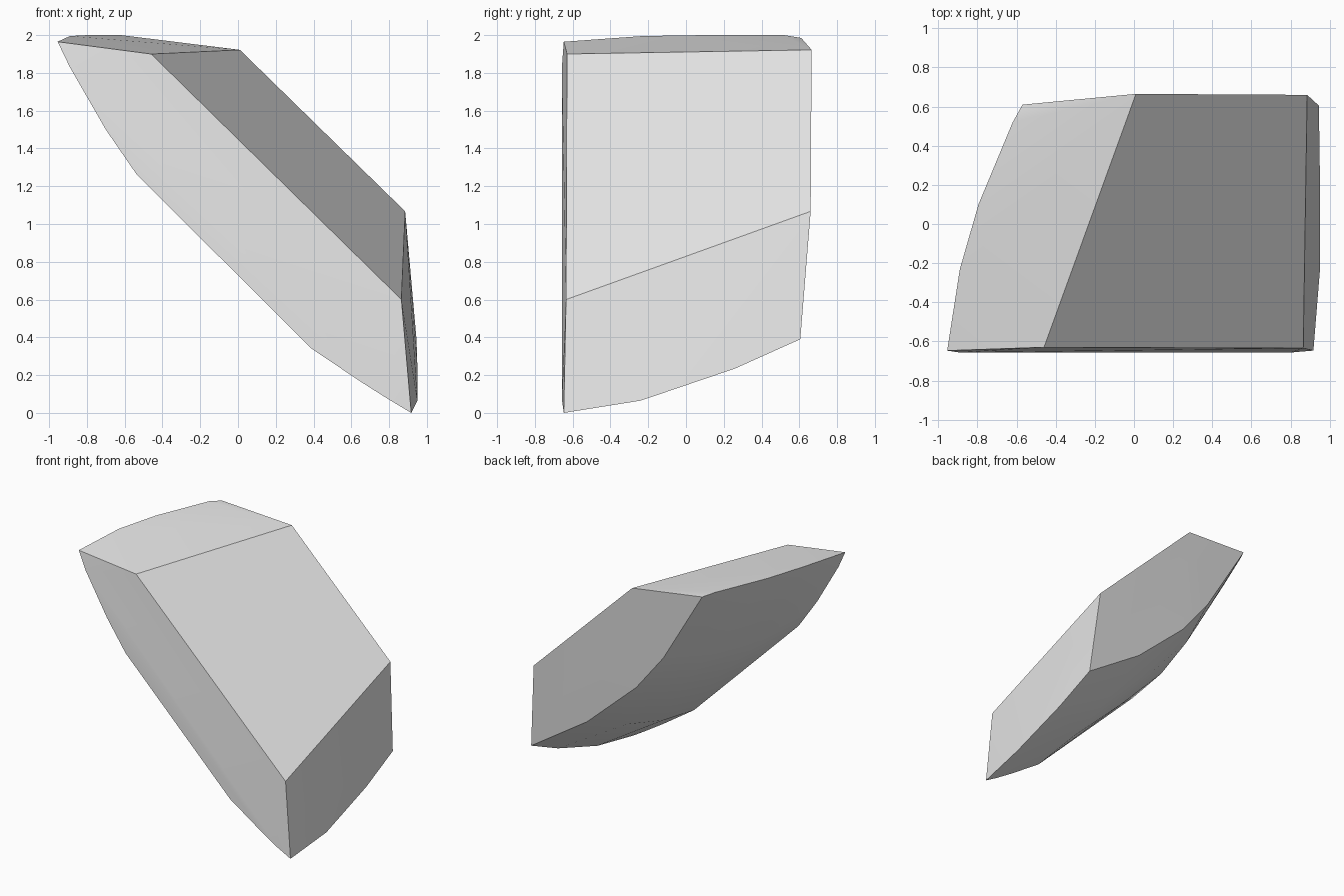
import bpy
import bmesh
import math
from mathutils import Vector

cube = bpy.data.objects.get("Cube")
if cube:
    bpy.data.objects.remove(cube, do_unlink=True)

# Stone colour
grey = bpy.data.materials.new("light_grey")
grey.use_nodes = True
colour = (0.8, 0.8, 0.8, 1)
grey.diffuse_color = colour
grey.node_tree.nodes["Principled BSDF"].inputs["Base Color"].default_value = colour

# Flat sloping face
flat_face = [(-0.46, -0.63, 1.90), (0.01, 0.665, 1.922),
             (0.885, 0.66, 1.067), (0.865, -0.635, 0.60)]

# Curved rims, front and back, as x and z
front_xz = [(-0.89, 1.83), (-0.70, 1.50), (-0.535, 1.26),
            (0.39, 0.34), (0.65, 0.165), (0.80, 0.07)]
back_xz = [(-0.22, 1.40), (0.02, 1.10), (0.455, 0.71)]
front_rim = [(x, -0.657, z) for x, z in front_xz]
back_rim = [(x, 0.60, z) for x, z in back_xz]

# Curved rims of the upper and lower ends
upper_rim = [(-0.955, -0.647, 1.965), (-0.89, -0.23, 1.995),
             (-0.795, 0.10, 2.0), (-0.62, 0.52, 2.0), (-0.57, 0.61, 1.985)]
lower_rim = [(0.917, -0.647, 0.0), (0.95, -0.24, 0.065),
             (0.95, 0.26, 0.235), (0.945, 0.605, 0.39)]

# Gentle swell of the curved underside between front and back rims
swell = []
middle = (Vector(front_rim[2]) + Vector(front_rim[3])) / 2
for start, end in zip((front_rim[2], middle, front_rim[3]), back_rim):
    for s in (0.33, 0.67):
        p = Vector(start).lerp(Vector(end), s)
        swell.append(p + Vector((-1, 0, -1)) * 0.18 * s * (1 - s))

# Wrap all rims into one solid wedge
bm = bmesh.new()
for p in flat_face + front_rim + back_rim + upper_rim + lower_rim + swell:
    bm.verts.new(p)
hull = bmesh.ops.convex_hull(bm, input=bm.verts)
loose = [v for v in bm.verts if not v.link_faces]
bmesh.ops.delete(bm, geom=loose, context="VERTS")
bmesh.ops.dissolve_limit(bm, angle_limit=math.radians(1.5),
                         verts=bm.verts, edges=bm.edges)
bmesh.ops.recalc_face_normals(bm, faces=bm.faces)

mesh = bpy.data.meshes.new("wedge_stone")
bm.to_mesh(mesh)
bm.free()
mesh.materials.append(grey)
stone = bpy.data.objects.new("wedge_stone", mesh)
bpy.context.collection.objects.link(stone)

# Smooth the swells, keep the rims crisp
bpy.ops.object.select_all(action="DESELECT")
stone.select_set(True)
bpy.context.view_layer.objects.active = stone
bpy.ops.object.shade_smooth_by_angle(angle=math.radians(30))
